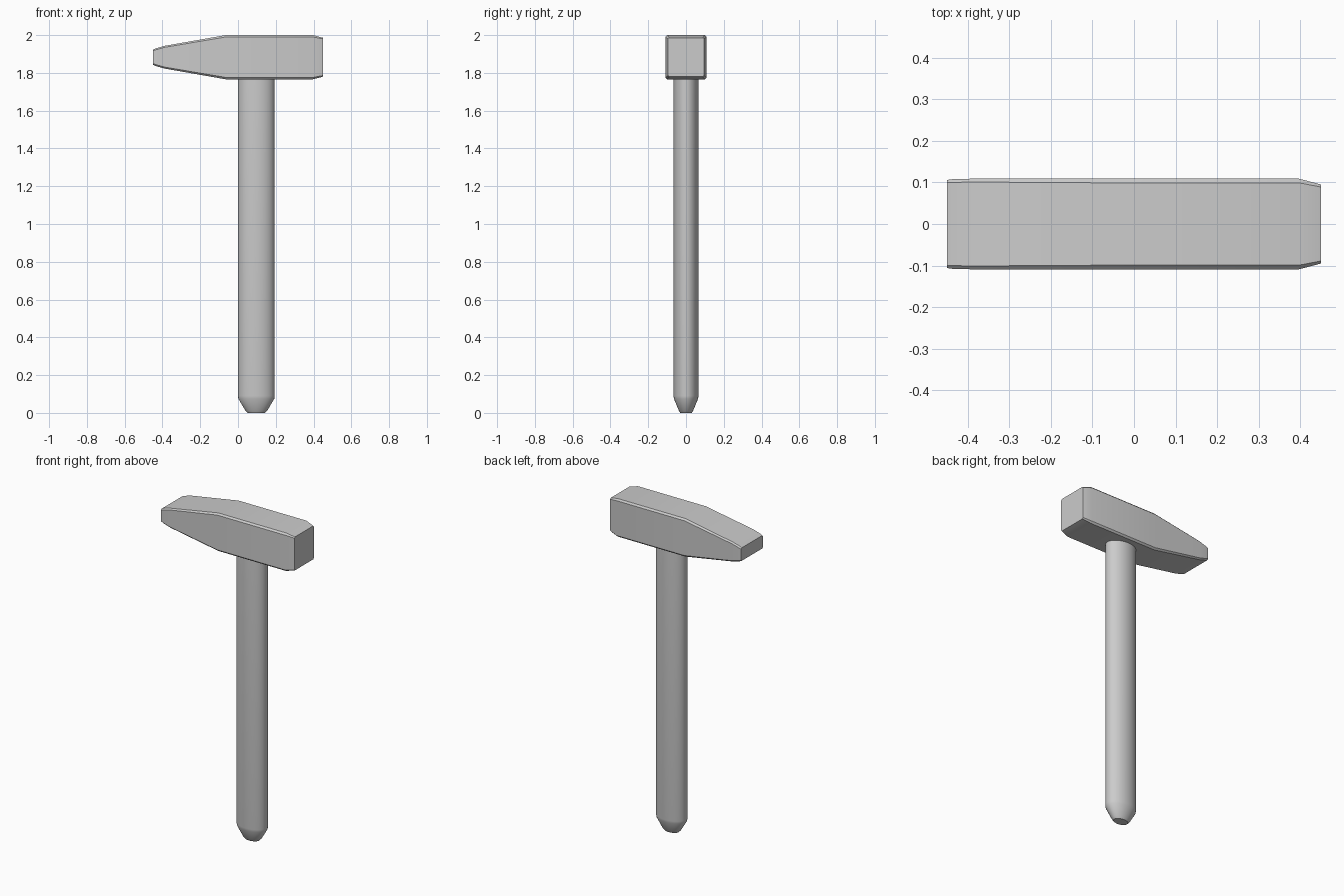
import bpy, math

if "Cube" in bpy.data.objects:
    bpy.data.objects.remove(bpy.data.objects["Cube"])


def loft(name, rings, angle):
    """Skin a list of equal-length closed rings and cap both ends."""
    n = len(rings[0])
    verts = [p for r in rings for p in r]
    faces = [(k * n + i, k * n + (i + 1) % n, (k + 1) * n + (i + 1) % n, (k + 1) * n + i)
             for k in range(len(rings) - 1) for i in range(n)]
    faces.append(tuple(reversed(range(n))))
    faces.append(tuple(range(len(verts) - n, len(verts))))
    mesh = bpy.data.meshes.new(name)
    mesh.from_pydata(verts, [], faces)
    mesh.update()
    obj = bpy.data.objects.new(name, mesh)
    bpy.context.collection.objects.link(obj)
    bpy.ops.object.select_all(action='DESELECT')
    obj.select_set(True)
    bpy.context.view_layer.objects.active = obj
    bpy.ops.object.shade_smooth_by_angle(angle=math.radians(angle))
    return obj


def head_ring(x, hy, hz, c):
    """Rectangle across x with chamfered corners."""
    a, b = hy - c, hz - c
    pts = [(hy, -b), (hy, b), (a, hz), (-a, hz), (-hy, b), (-hy, -b), (-a, -hz), (a, -hz)]
    return [(x, y, 1.883 + z) for y, z in pts]


def oval_ring(z, rx, ry, n=32):
    return [(0.097 + rx * math.cos(2 * math.pi * i / n),
             ry * math.sin(2 * math.pi * i / n), z) for i in range(n)]


# Head: thin wedge at the left, square striking face at the right
loft("hammer_head", [head_ring(*s) for s in (
    (-0.45, 0.106, 0.040, 0.006),
    (-0.435, 0.108, 0.047, 0.008),
    (-0.39, 0.109, 0.060, 0.008),
    (-0.065, 0.109, 0.117, 0.010),
    (0.397, 0.109, 0.117, 0.010),
    (0.45, 0.095, 0.103, 0.006))], 30)

# Handle: oval shaft with tapered butt
loft("handle", [oval_ring(*s) for s in (
    (0.0, 0.046, 0.030),
    (0.012, 0.058, 0.038),
    (0.075, 0.095, 0.064),
    (0.09, 0.097, 0.066),
    (1.80, 0.097, 0.066))], 30)
